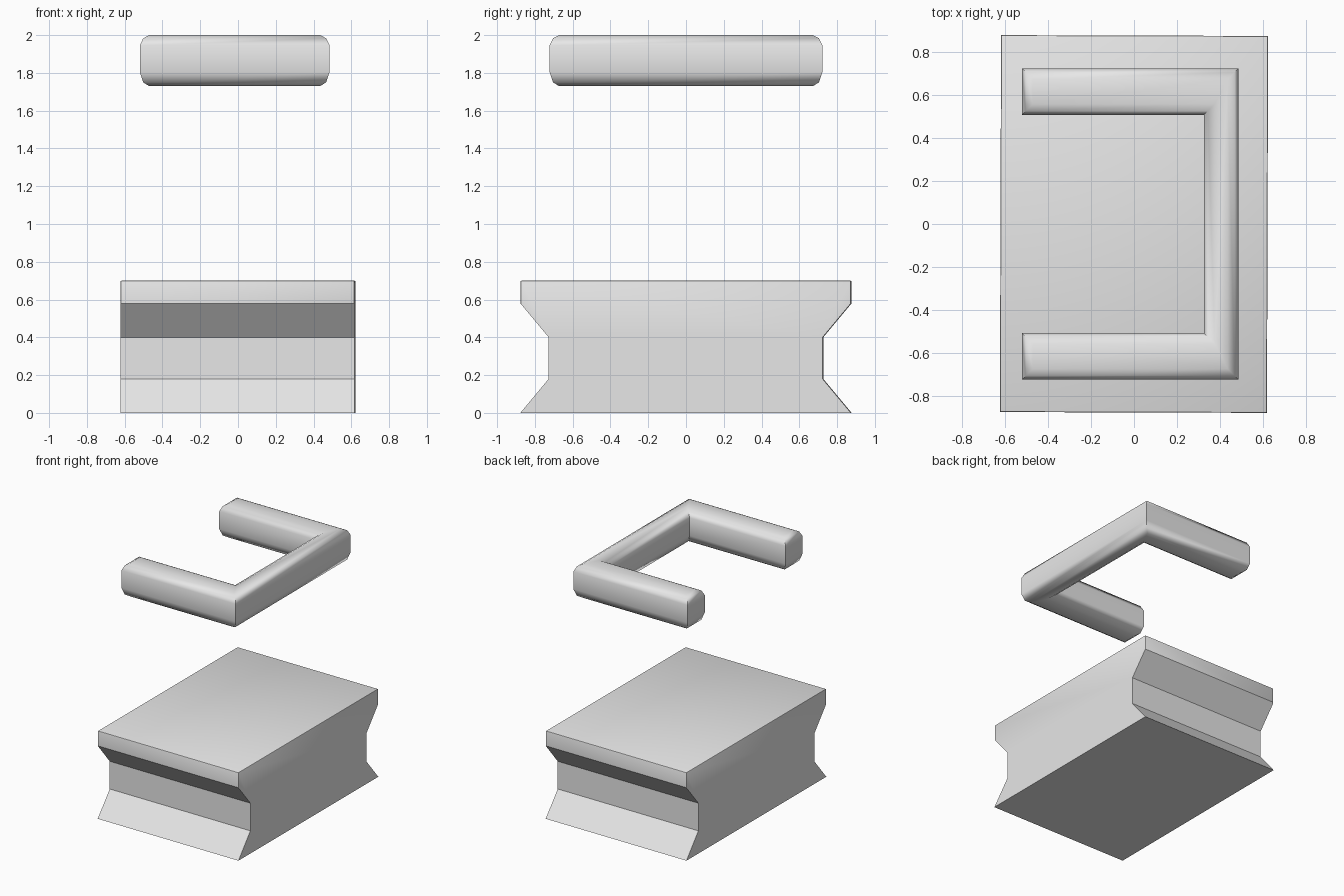
import bpy, bmesh, math

cube = bpy.data.objects.get("Cube")
if cube:
    bpy.data.objects.remove(cube, do_unlink=True)

grey = bpy.data.materials.new("light grey")
grey.use_nodes = True
grey.diffuse_color = (0.8, 0.8, 0.8, 1)
grey.node_tree.nodes["Principled BSDF"].inputs["Base Color"].default_value = (0.8, 0.8, 0.8, 1)


def loft(bm, rings):
    """Skin a stack of matching closed rings and cap both ends."""
    loops = [[bm.verts.new(p) for p in ring] for ring in rings]
    n = len(loops[0])
    for a, b in zip(loops, loops[1:]):
        for i in range(n):
            j = (i + 1) % n
            bm.faces.new((a[i], a[j], b[j], b[i]))
    bm.faces.new(loops[0][::-1])
    bm.faces.new(loops[-1])
    bmesh.ops.recalc_face_normals(bm, faces=bm.faces)


def finish(bm, name, angle):
    mesh = bpy.data.meshes.new(name)
    bm.to_mesh(mesh)
    bm.free()
    mesh.materials.append(grey)
    obj = bpy.data.objects.new(name, mesh)
    bpy.context.collection.objects.link(obj)
    bpy.ops.object.select_all(action="DESELECT")
    obj.select_set(True)
    bpy.context.view_layer.objects.active = obj
    bpy.ops.object.shade_smooth_by_angle(angle=math.radians(angle))
    return obj


# Waisted block: a mirrored side profile carried across the width
half = [(0.875, 0), (0.725, 0.18), (0.725, 0.4), (0.875, 0.58), (0.875, 0.7)]
profile = half + [(-y, z) for y, z in reversed(half)]
bm = bmesh.new()
loft(bm, [[(x, y, z) for y, z in profile] for x in (-0.62, 0.62)])
# Slightly softened top rim
rim = [e for e in bm.edges if all(v.co.z > 0.57 for v in e.verts)
       and (e.verts[0].co.z > 0.69 or e.verts[1].co.z > 0.69)]
bmesh.ops.bevel(bm, geom=rim, offset=0.007, segments=2, profile=0.5, affect="EDGES")
block = finish(bm, "waisted_block", 35)
block.rotation_euler.z = -0.003


# Floating U-shaped handle: nested outlines give the rounded top and bottom
def u_outline(d, z):
    x0, x1, xi = -0.52 + d, 0.485 - d, 0.325 + d
    y, yi = 0.722 - d, 0.507 + d
    return [(x0, -y, z), (x1, -y, z), (x1, y, z), (x0, y, z),
            (x0, yi, z), (xi, yi, z), (xi, -yi, z), (x0, -yi, z)]


bm = bmesh.new()
loft(bm, [u_outline(d, z) for d, z in
          [(0.05, 1.73), (0.018, 1.75), (0, 1.805), (0, 1.945), (0.018, 1.983), (0.05, 2.0)]])
finish(bm, "u_handle", 50)
